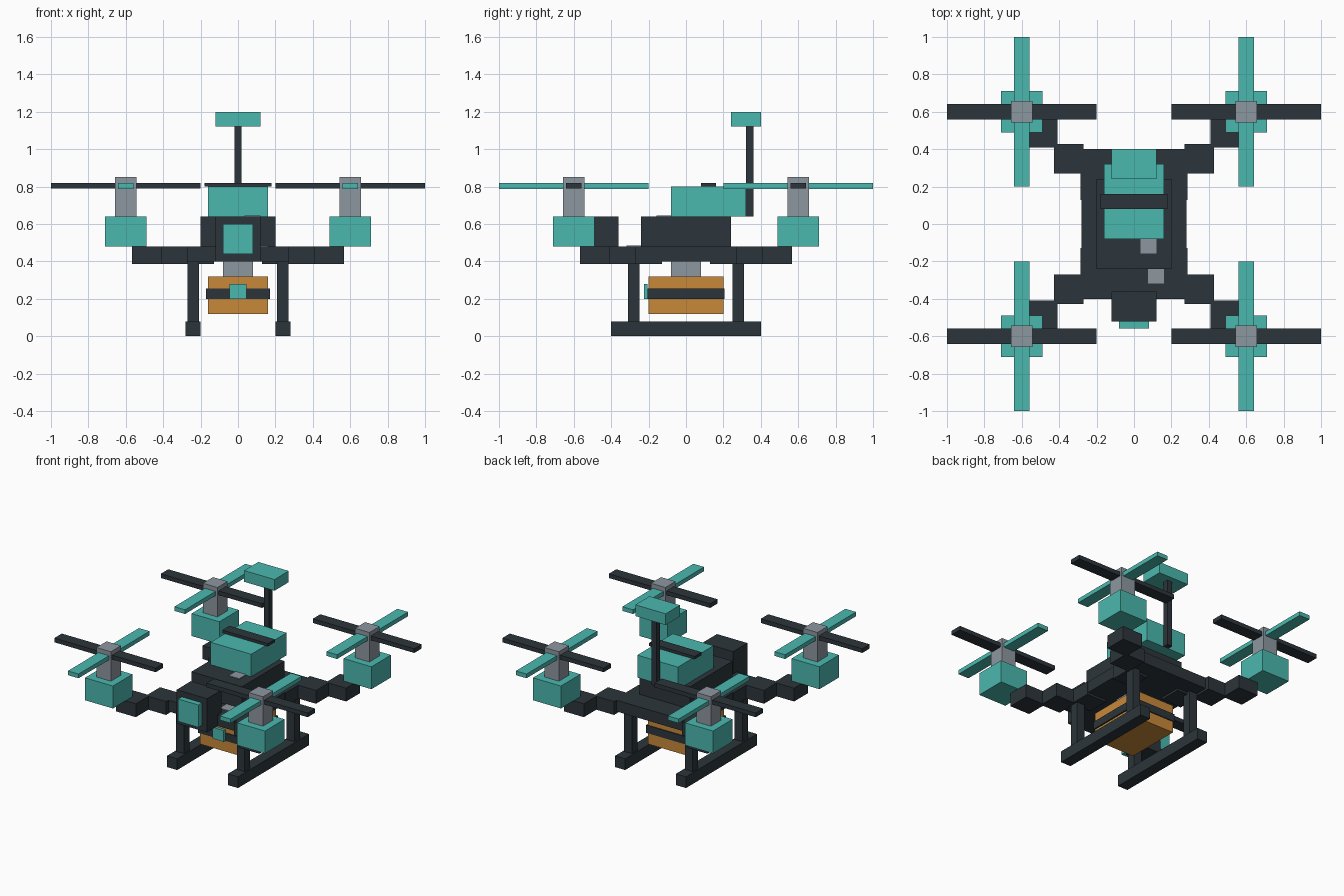
import bpy

cube = bpy.data.objects.get("Cube")
if cube:
    bpy.data.objects.remove(cube, do_unlink=True)


def material(name, rgb):
    m = bpy.data.materials.new(name)
    m.use_nodes = True
    m.diffuse_color = (*rgb, 1)
    m.node_tree.nodes["Principled BSDF"].inputs["Base Color"].default_value = (*rgb, 1)
    return m


teal = material("teal", (0.07, 0.48, 0.43))
dark = material("charcoal", (0.025, 0.036, 0.043))
grey = material("grey metal", (0.27, 0.31, 0.35))
orange = material("orange", (0.58, 0.25, 0.042))


def box(name, mat, xs, ys, zs):
    """Axis-aligned box from (min, max) pairs."""
    spans = (xs, ys, zs)
    bpy.ops.mesh.primitive_cube_add(size=1, location=[(a + b) / 2 for a, b in spans])
    ob = bpy.context.object
    ob.name = name
    ob.scale = [b - a for a, b in spans]
    bpy.ops.object.transform_apply(location=False, rotation=False, scale=True)
    ob.data.materials.append(mat)
    return ob


def sym(half):
    return (-half, half)


def around(centre, half):
    return (centre - half, centre + half)


# Fuselage
box("base_plate", dark, sym(0.28), sym(0.40), (0.40, 0.48))
box("body", dark, sym(0.20), sym(0.24), (0.48, 0.64))
box("camera_head", dark, sym(0.12), (-0.52, -0.36), (0.40, 0.64))
box("camera_lens", teal, sym(0.08), (-0.56, -0.52), (0.44, 0.60))

# Battery and its strap
box("battery", teal, sym(0.16), (-0.08, 0.32), (0.64, 0.80))
box("battery_strap", dark, sym(0.18), (0.08, 0.16), (0.80, 0.82))

# Antenna mast
box("mast", dark, sym(0.02), (0.32, 0.36), (0.64, 1.12))
box("antenna", teal, sym(0.12), (0.24, 0.40), (1.12, 1.20))

# Cable showing through the deck
box("cable_upper", grey, around(0.078, 0.042), around(-0.115, 0.042), (0.63, 0.645))
box("cable_lower", grey, around(0.118, 0.042), around(-0.275, 0.042), (0.47, 0.485))

# Payload
box("payload_mount", grey, sym(0.08), sym(0.08), (0.32, 0.40))
box("payload", orange, sym(0.16), sym(0.20), (0.12, 0.32))
box("payload_strap", dark, sym(0.17), sym(0.207), (0.20, 0.255))
box("payload_latch", teal, sym(0.045), (-0.225, -0.205), (0.20, 0.28))

# Stepped arms, motors and rotors at the four corners
for sx in (-1, 1):
    for sy in (-1, 1):
        for c in (0.207, 0.348, 0.488):
            box("arm_block", dark, around(sx * c, 0.079), around(sy * c, 0.079), (0.385, 0.48))
        x, y = sx * 0.6, sy * 0.6
        box("motor", teal, around(x, 0.11), around(y, 0.11), (0.48, 0.64))
        box("rotor_shaft", grey, around(x, 0.057), around(y, 0.057), (0.64, 0.85))
        box("rotor_blade_across", dark, around(x, 0.40), around(y, 0.042), (0.79, 0.82))
        box("rotor_blade_along", teal, around(x, 0.042), around(y, 0.40), (0.788, 0.818))

# Landing gear
for sx in (-1, 1):
    box("skid", dark, around(sx * 0.24, 0.04), sym(0.40), (0, 0.08))
    for sy in (-1, 1):
        box("leg", dark, around(sx * 0.24, 0.031), around(sy * 0.28, 0.031), (0.08, 0.40))
